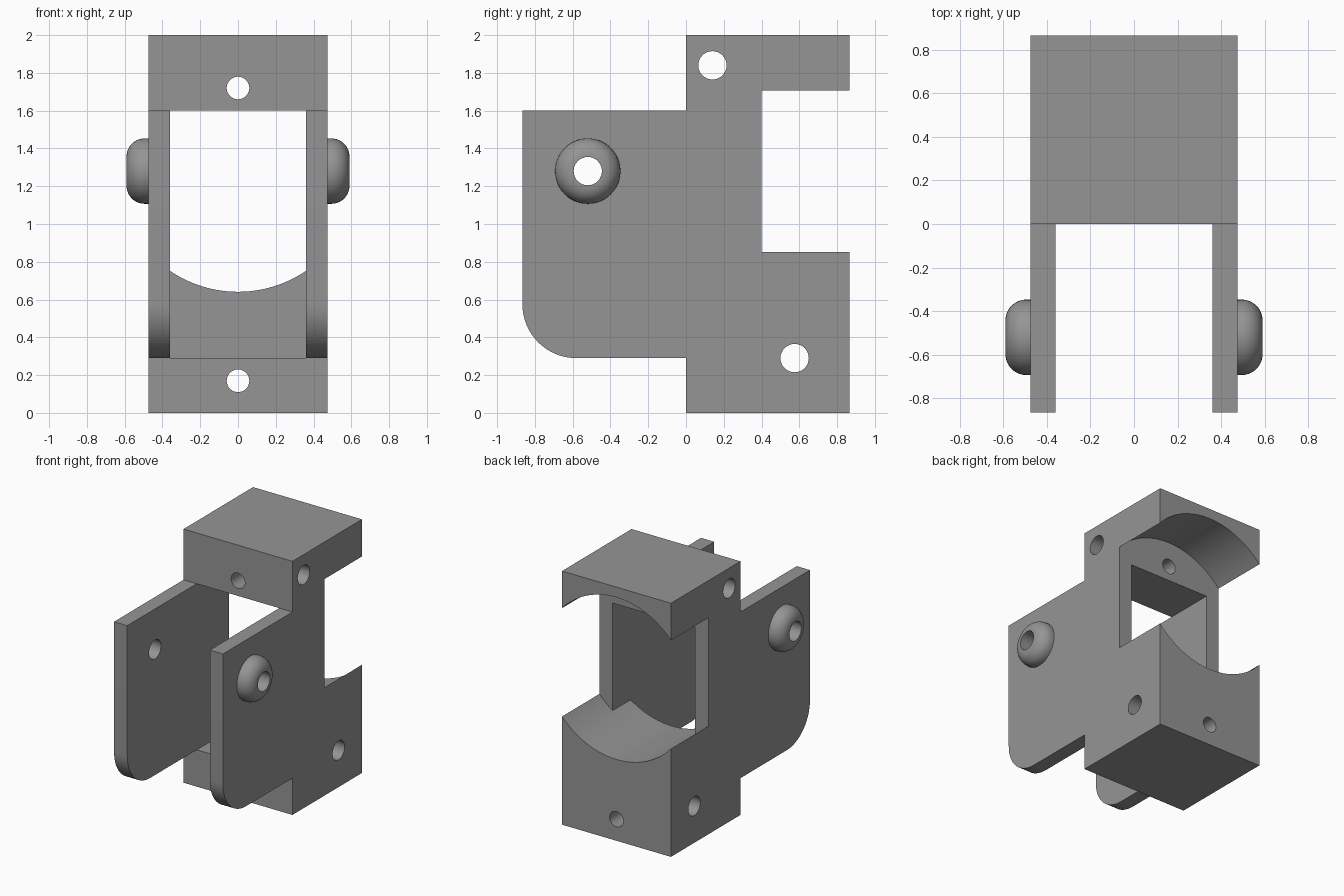
import bpy, bmesh, math
from mathutils import Vector

if "Cube" in bpy.data.objects:
    bpy.data.objects.remove(bpy.data.objects["Cube"])

grey = bpy.data.materials.new("mid grey")
grey.diffuse_color = (0.3, 0.3, 0.3, 1)
grey.use_nodes = True
grey.node_tree.nodes["Principled BSDF"].inputs["Base Color"].default_value = grey.diffuse_color

W, IN = 0.475, 0.36          # outer and inner half widths
BY, BZ = -0.52, 1.28         # pivot axis on the ears
CZ, CR = 1.28, 0.639         # round cradle axis height and radius


def finish(name, bm):
    bmesh.ops.recalc_face_normals(bm, faces=bm.faces)
    mesh = bpy.data.meshes.new(name)
    bm.to_mesh(mesh)
    bm.free()
    mesh.materials.append(grey)
    ob = bpy.data.objects.new(name, mesh)
    bpy.context.collection.objects.link(ob)
    return ob


def prism(name, pts, axis, lo, hi):
    """Extrude a profile along x (points are y,z) or along y (points are x,z)."""
    bm = bmesh.new()
    if axis == "x":
        vs = [bm.verts.new((lo, a, b)) for a, b in pts]
        move = Vector((hi - lo, 0, 0))
    else:
        vs = [bm.verts.new((a, lo, b)) for a, b in pts]
        move = Vector((0, hi - lo, 0))
    face = bm.faces.new(vs)
    new = bmesh.ops.extrude_face_region(bm, geom=[face])["geom"]
    bmesh.ops.translate(bm, vec=move, verts=[v for v in new if isinstance(v, bmesh.types.BMVert)])
    return finish(name, bm)


def circle(a, b, r, n=32):
    return [(a + r * math.cos(2 * math.pi * i / n), b + r * math.sin(2 * math.pi * i / n)) for i in range(n)]


def cut(target, cutter):
    mod = target.modifiers.new("cut", "BOOLEAN")
    mod.operation, mod.solver, mod.object = "DIFFERENCE", "EXACT", cutter
    bpy.context.view_layer.objects.active = target
    bpy.ops.object.modifier_apply(modifier=mod.name)
    bpy.data.objects.remove(cutter)


def smooth(ob):
    bpy.ops.object.select_all(action="DESELECT")
    ob.select_set(True)
    bpy.context.view_layer.objects.active = ob
    bpy.ops.object.shade_smooth_by_angle(angle=math.radians(30))


# bracket side profile: block plus ears with a rounded lower front corner
R = 0.285
corner = [(-0.866 + R - R * math.cos(t), 0.29 + R - R * math.sin(t))
          for t in (math.pi / 2 * i / 16 for i in range(17))]
outline = [(-0.866, 1.6)] + corner + [(0, 0.29), (0, 0), (0.866, 0), (0.866, 2), (0, 2), (0, 1.6)]
bracket = prism("bracket", outline, "x", -W, W)

# gap between the ears, running into the block
gap = [(-IN, 0.29), (IN, 0.29), (IN, 1.6), (-IN, 1.6)]
cut(bracket, prism("gap_cutter", gap, "y", -1, 0.175))

# window with a curved sill, then the round cradle behind it
a = math.asin(IN / CR)
sill = [-a + 2 * a * i / 24 for i in range(25)]
rest = [a + (2 * math.pi - 2 * a) * i / 60 for i in range(1, 60)]
arc = lambda angles: [(CR * math.sin(t), CZ - CR * math.cos(t)) for t in angles]
cut(bracket, prism("window_cutter", arc(sill) + [(IN, 1.6), (-IN, 1.6)], "y", 0.1, 0.4))
cut(bracket, prism("cradle_cutter", arc(sill + rest), "y", 0.4, 1))

# screw holes across and along the bracket
for y, z in ((0.14, 1.84), (0.575, 0.29), (BY, BZ)):
    cut(bracket, prism("hole_cutter", circle(y, z, 0.075), "x", -1, 1))
cut(bracket, prism("hole_cutter", circle(0, 1.72, 0.06), "y", -0.2, 0.6))
cut(bracket, prism("hole_cutter", circle(0, 0.17, 0.06), "y", -0.2, 1))
smooth(bracket)

# rounded pivot bosses, lathed around the ear holes
F = 0.095
profile = [(0.075, W), (0.173, W)]
profile += [(0.173 - F + F * math.cos(t), 0.59 - F + F * math.sin(t))
            for t in (math.pi / 2 * i / 10 for i in range(11))]
profile += [(0.075, 0.59)]
N = 48
for side, name in ((1, "right_boss"), (-1, "left_boss")):
    bm = bmesh.new()
    rings = []
    for i in range(N):
        t = 2 * math.pi * i / N
        rings.append([bm.verts.new((side * x, BY + r * math.cos(t), BZ + r * math.sin(t))) for r, x in profile])
    P = len(profile)
    for i in range(N):
        p, q = rings[i], rings[(i + 1) % N]
        for j in range(1, P):      # the hidden mounting face is left open
            k = (j + 1) % P
            bm.faces.new((p[j], p[k], q[k], q[j]))
    boss = finish(name, bm)
    smooth(boss)
